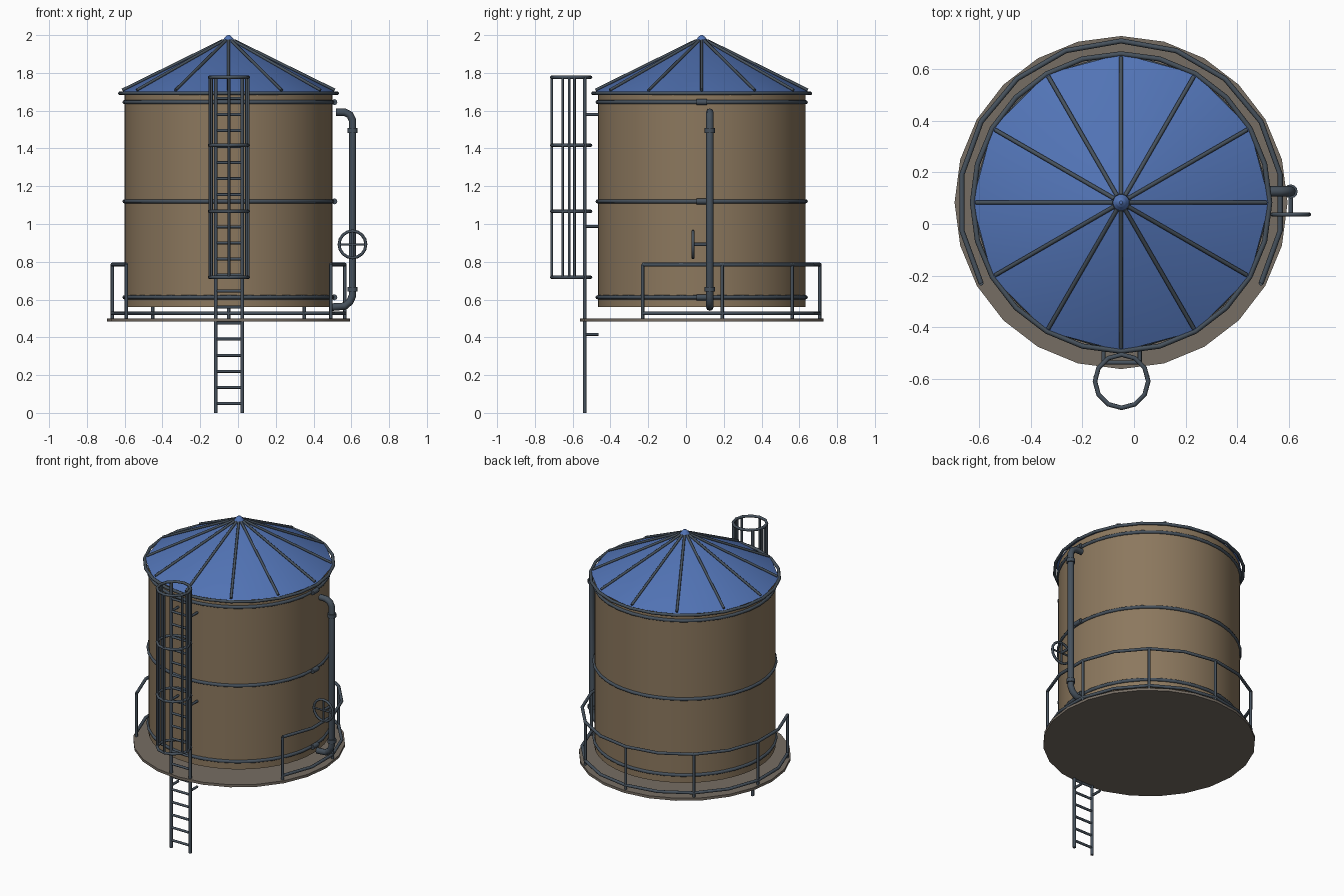
import bpy
from math import sin, cos, radians, pi

if "Cube" in bpy.data.objects:
    bpy.data.objects.remove(bpy.data.objects["Cube"])

CX, CY = -0.05, 0.083          # tank axis


def material(name, srgb):
    m = bpy.data.materials.new(name)
    lin = [((c / 255 + 0.055) / 1.055) ** 2.4 for c in srgb]
    m.diffuse_color = (*lin, 1)
    m.use_nodes = True
    m.node_tree.nodes["Principled BSDF"].inputs["Base Color"].default_value = m.diffuse_color
    return m


BROWN = material("tank_brown", (140, 120, 94))
BLUE = material("roof_blue", (82, 116, 182))
METAL = material("dark_metal", (70, 81, 92))
DECK = material("deck_grey", (118, 109, 99))


def finish(ob, name, mat, angle=35):
    ob.name = name
    ob.data.materials.clear()
    ob.data.materials.append(mat)
    bpy.ops.object.select_all(action='DESELECT')
    ob.select_set(True)
    bpy.context.view_layer.objects.active = ob
    bpy.ops.object.shade_smooth_by_angle(angle=radians(angle))
    return ob


def cone(name, mat, x, y, z0, z1, r0, r1, sides, rot=(0, 0, 0)):
    bpy.ops.mesh.primitive_cone_add(vertices=sides, radius1=r0, radius2=r1, depth=z1 - z0,
                                    location=(x, y, (z0 + z1) / 2), rotation=rot)
    return finish(bpy.context.object, name, mat)


def tubes(name, paths, radius, mat=METAL, cyclic=False):
    """Round tubes swept along one or more point paths, joined as one mesh."""
    cu = bpy.data.curves.new(name, 'CURVE')
    cu.dimensions = '3D'
    cu.bevel_depth = radius
    cu.bevel_resolution = 2
    cu.use_fill_caps = True
    for pts in paths:
        s = cu.splines.new('POLY')
        s.points.add(len(pts) - 1)
        for p, co in zip(s.points, pts):
            p.co = (*co, 1)
        s.use_cyclic_u = cyclic
    ob = bpy.data.objects.new(name, cu)
    bpy.context.collection.objects.link(ob)
    bpy.ops.object.select_all(action='DESELECT')
    ob.select_set(True)
    bpy.context.view_layer.objects.active = ob
    bpy.ops.object.convert(target='MESH')
    return finish(bpy.context.object, name, mat, 50)


def polar(r, deg, z, x=CX, y=CY):
    return (x + r * cos(radians(deg)), y + r * sin(radians(deg)), z)


def ring(r, z, sides, x=CX, y=CY):
    return [polar(r, 360 * i / sides, z, x, y) for i in range(sides)]


# Deck and tank body
cone("deck", DECK, CX, CY, 0.483, 0.50, 0.644, 0.644, 24)
cone("tank_body", BROWN, CX, CY, 0.56, 1.695, 0.55, 0.55, 48)

# Tank hoops with tightening lugs
HOOPS = (0.612, 1.12, 1.645)
tubes("tank_hoops", [ring(0.551, z, 32) for z in HOOPS], 0.011, cyclic=True)
tubes("hoop_lugs", [[(0.51, CY - 0.028, z), (0.51, CY + 0.028, z)] for z in HOOPS], 0.016)

# Roof, eave ring, ribs and finial
cone("roof", BLUE, CX, CY, 1.695, 1.975, 0.575, 0.012, 12)
tubes("eave_ring", [ring(0.575, 1.692, 24)], 0.01, cyclic=True)
tubes("roof_ribs", [[polar(0.562, 30 * i, 1.709), polar(0.03, 30 * i, 1.971)]
                    for i in range(12)], 0.008)
cone("finial", BLUE, CX, CY, 1.953, 1.99, 0.046, 0.018, 12)
cone("finial_tip", BLUE, CX, CY, 1.99, 2.0, 0.018, 0.006, 12)

# Guard rail around the back of the deck
ARC = range(-30, 211, 20)
tubes("guard_rails", [[polar(0.625, a, z) for a in ARC] for z in (0.527, 0.785)], 0.01)
tubes("guard_posts", [[polar(0.625, a, 0.495), polar(0.625, a, 0.785)]
                      for a in range(-30, 211, 40)], 0.009)

# Ladder
LX, LY = (-0.118, 0.022), -0.536
tubes("ladder_rails", [[(x, LY, 0), (x, LY, 1.777)] for x in LX], 0.01)
tubes("ladder_rungs", [[(LX[0], LY, 0.05 + 0.085 * i), (LX[1], LY, 0.05 + 0.085 * i)]
                       for i in range(20)], 0.008)
tubes("ladder_brackets", [[(x, LY, z), (x, -0.462, z)]
                          for x in LX for z in (0.416, 0.988, 1.58)], 0.008)

# Safety cage
KX, KY, KR = -0.048, -0.608, 0.103
tubes("cage_hoops", [ring(KR, z, 12, KX, KY) for z in (0.718, 1.067, 1.417, 1.777)],
      0.009, cyclic=True)
tubes("cage_bars", [[polar(KR, a, 0.718, KX, KY), polar(KR, a, 1.777, KX, KY)]
                    for a in (170, 186, 206, 270, 334, 354, 10)], 0.007)

# Side pipe with collars
PX, PY = 0.606, 0.126
tubes("side_pipe", [[(0.52, PY, 1.592), (0.565, PY, 1.592), (0.592, PY, 1.578),
                     (PX, PY, 1.55), (PX, PY, 0.62), (0.592, PY, 0.588),
                     (0.565, PY, 0.565), (0.50, PY, 0.56)]], 0.02)
for i, z in enumerate((0.655, 1.495)):
    cone(f"pipe_collar_{i + 1}", METAL, PX, PY, z - 0.012, z + 0.012, 0.027, 0.027, 12)

# Valve wheel on its stem
WY, WZ, WR = 0.037, 0.892, 0.071
tubes("valve_wheel", [[(PX + WR * cos(2 * pi * i / 16), WY, WZ + WR * sin(2 * pi * i / 16))
                       for i in range(16)]], 0.008, cyclic=True)
tubes("valve_spokes", [[(PX - WR, WY, WZ), (PX + WR, WY, WZ)],
                       [(PX, WY, WZ - WR), (PX, WY, WZ + WR)]], 0.006)
tubes("valve_stem", [[(PX, WY, WZ), (PX, PY, WZ)]], 0.009)
